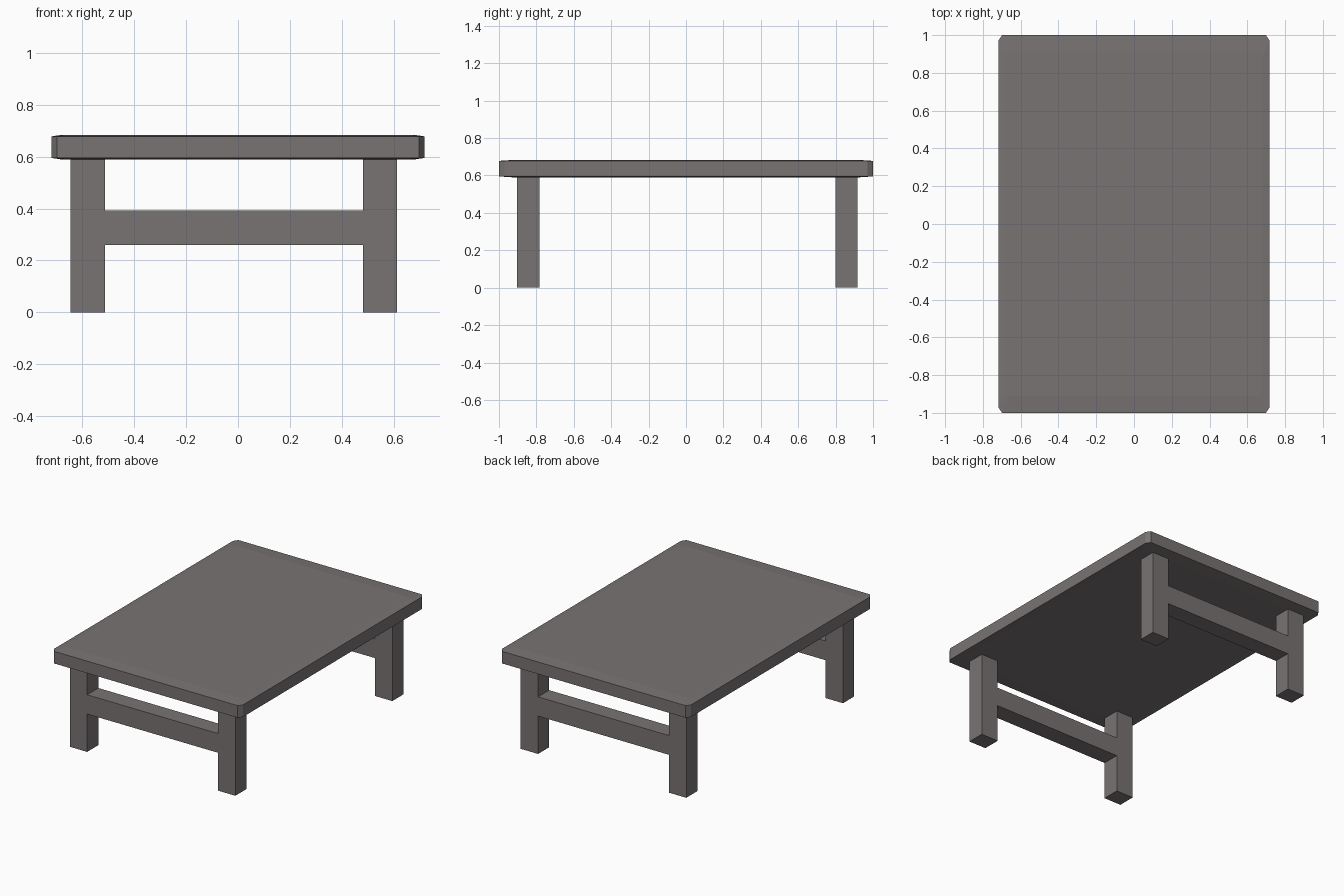
import bpy, bmesh

if "Cube" in bpy.data.objects:
    bpy.data.objects.remove(bpy.data.objects["Cube"])

# One warm grey for the whole table
grey = bpy.data.materials.new("warm_grey")
grey.diffuse_color = (0.19, 0.172, 0.172, 1)
grey.use_nodes = True
grey.node_tree.nodes["Principled BSDF"].inputs["Base Color"].default_value = grey.diffuse_color


def finish(bm, name):
    bmesh.ops.recalc_face_normals(bm, faces=bm.faces)
    mesh = bpy.data.meshes.new(name)
    bm.to_mesh(mesh)
    bm.free()
    mesh.materials.append(grey)
    obj = bpy.data.objects.new(name, mesh)
    bpy.context.collection.objects.link(obj)
    return obj


def ring(bm, hx, hy, cx, cy, z):
    """Rectangle with clipped corners."""
    pts = [(hx, cy), (cx, hy), (-cx, hy), (-hx, cy),
           (-hx, -cy), (-cx, -hy), (cx, -hy), (hx, -cy)]
    return [bm.verts.new((x, y, z)) for x, y in pts]


# Table top: clipped corners, faintly crowned above and below
bm = bmesh.new()
inner, outer = (0.68, 0.91, 0.66, 0.89), (0.718, 1.0, 0.698, 0.97)
rings = [ring(bm, *size, z) for size, z in
         ((inner, 0.589), (outer, 0.595), (outer, 0.678), (inner, 0.684))]
bm.faces.new(rings[0])
bm.faces.new(rings[-1])
for a, b in zip(rings, rings[1:]):
    for i in range(8):
        j = (i + 1) % 8
        bm.faces.new((a[i], a[j], b[j], b[i]))
finish(bm, "table_top")


# End frames: two legs and a flush rail as one H profile, extruded in y
L0, L1, R0, R1 = -0.645, -0.513, 0.481, 0.613
TOP, RAIL_LOW, RAIL_HIGH = 0.592, 0.26, 0.392
PROFILE = [(L0, 0), (L1, 0), (L1, RAIL_LOW), (R0, RAIL_LOW), (R0, 0), (R1, 0),
           (R1, TOP), (R0, TOP), (R0, RAIL_HIGH), (L1, RAIL_HIGH), (L1, TOP), (L0, TOP)]

for name, y0, y1 in (("front_leg_frame", -0.904, -0.782), ("back_leg_frame", 0.798, 0.918)):
    bm = bmesh.new()
    face = bm.faces.new([bm.verts.new((x, y0, z)) for x, z in PROFILE])
    out = bmesh.ops.extrude_face_region(bm, geom=[face], use_keep_orig=True)
    moved = [v for v in out["geom"] if isinstance(v, bmesh.types.BMVert)]
    bmesh.ops.translate(bm, verts=moved, vec=(0, y1 - y0, 0))
    finish(bm, name)
